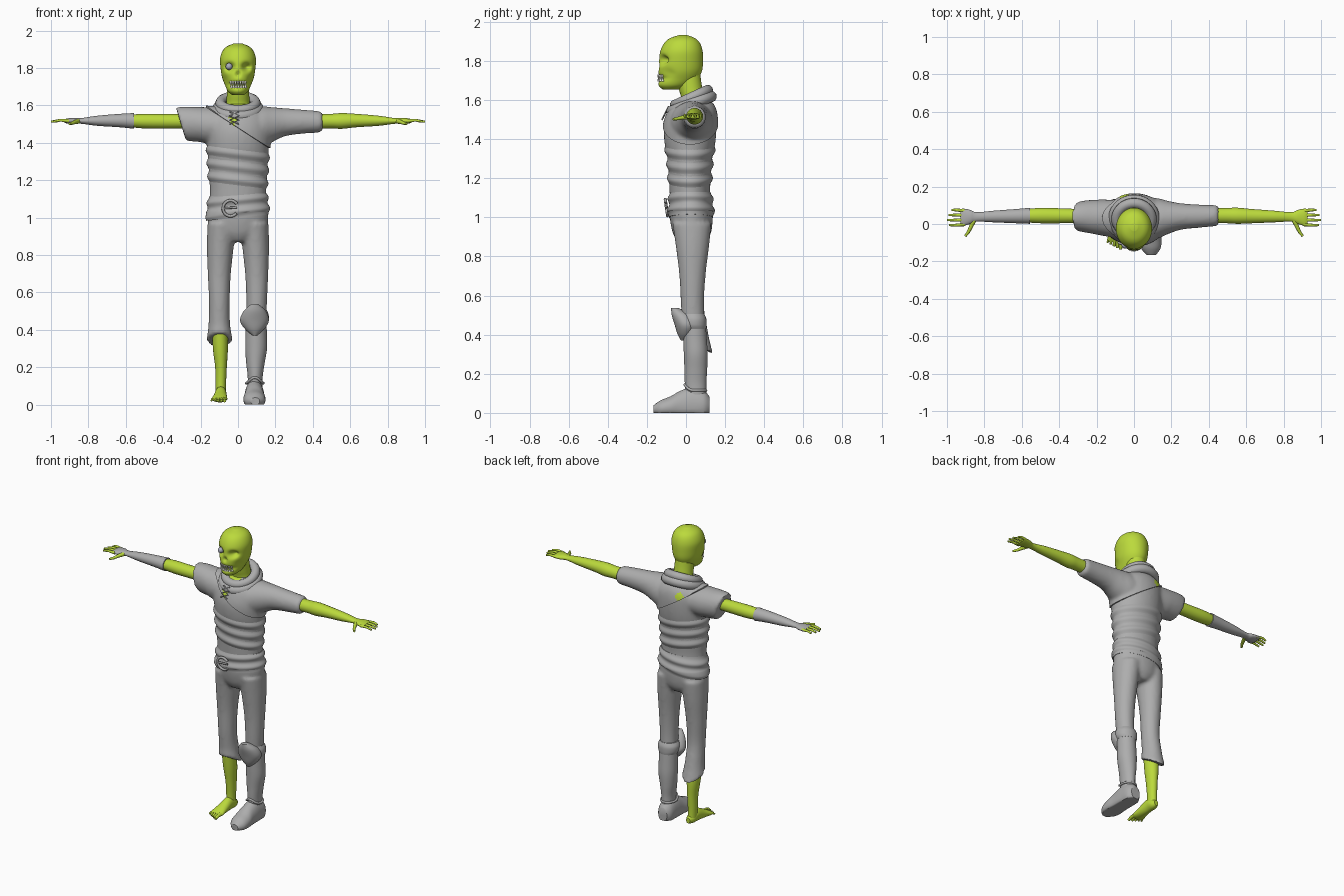
import bpy, bmesh, math
from mathutils import Vector

cube = bpy.data.objects.get("Cube")
if cube:
    bpy.data.objects.remove(cube, do_unlink=True)


def material(name, rgb):
    m = bpy.data.materials.new(name)
    m.use_nodes = True
    m.diffuse_color = (*rgb, 1)
    node = next(n for n in m.node_tree.nodes if n.type == 'BSDF_PRINCIPLED')
    node.inputs["Base Color"].default_value = (*rgb, 1)
    node.inputs["Roughness"].default_value = 0.8
    return m


SKIN = material("green skin", (0.5, 0.7, 0.045))
CLOTH = material("grey cloth", (0.42, 0.42, 0.42))
TOOTH = material("cream teeth", (0.8, 0.8, 0.7))
EYE = material("blue grey eye", (0.4, 0.42, 0.5))


def activate(ob):
    bpy.ops.object.select_all(action='DESELECT')
    ob.select_set(True)
    bpy.context.view_layer.objects.active = ob


def finish(ob, mat=None):
    """Turn curves and modifiers into a mesh and shade it."""
    activate(ob)
    bpy.ops.object.convert(target='MESH')
    if mat:
        ob.data.materials.clear()
        ob.data.materials.append(mat)
    bpy.ops.object.shade_smooth_by_angle(angle=math.radians(50))
    return ob


def loft(name, mat, axis, sections, segs=32, steps=6, shape=None):
    """Smooth skin over elliptical sections (t, a, b, radius_a, radius_b)."""
    place = {'x': lambda t, a, b: (t, a, b), 'y': lambda t, a, b: (a, t, b),
             'z': lambda t, a, b: (a, b, t)}[axis]
    pts = [sections[0]] + list(sections) + [sections[-1]]
    rows = []
    for i in range(1, len(pts) - 2):
        for s in range(steps):
            u = s / steps
            rows.append([0.5 * (2 * q + (r - p) * u + (2 * p - 5 * q + 4 * r - w) * u * u
                                + (3 * q - p - 3 * r + w) * u ** 3)
                         for p, q, r, w in zip(*pts[i - 1:i + 3])])
    rows.append(sections[-1])
    bm = bmesh.new()
    rings = []
    for t, a, b, ra, rb in rows:
        angles = [math.tau * k / segs for k in range(segs)]
        rings.append([bm.verts.new(place(t, a + ra * math.cos(g), b + rb * math.sin(g)))
                      for g in angles])
    for low, high in zip(rings, rings[1:]):
        for k in range(segs):
            n = (k + 1) % segs
            bm.faces.new((low[k], low[n], high[n], high[k]))
    bm.faces.new(rings[0])
    bm.faces.new(rings[-1])
    if shape:
        for v in bm.verts:
            shape(v.co)
    bmesh.ops.recalc_face_normals(bm, faces=bm.faces)
    me = bpy.data.meshes.new(name)
    bm.to_mesh(me)
    bm.free()
    ob = bpy.data.objects.new(name, me)
    bpy.context.collection.objects.link(ob)
    return finish(ob, mat)


def tube(name, mat, points, radius, taper=1, closed=False):
    cu = bpy.data.curves.new(name, 'CURVE')
    cu.dimensions = '3D'
    cu.bevel_depth = radius
    cu.bevel_resolution = 3
    cu.use_fill_caps = True
    sp = cu.splines.new('POLY')
    sp.points.add(len(points) - 1)
    sp.use_cyclic_u = closed
    for i, (p, co) in enumerate(zip(sp.points, points)):
        p.co = (*co, 1)
        p.radius = 1 + (taper - 1) * i / (len(points) - 1)
    ob = bpy.data.objects.new(name, cu)
    bpy.context.collection.objects.link(ob)
    return finish(ob, mat)


def fuse(parts, voxel=0.011):
    """Merge overlapping parts into one flowing surface."""
    activate(parts[0])
    for p in parts:
        p.select_set(True)
    bpy.ops.object.join()
    ob = parts[0]
    mod = ob.modifiers.new("Remesh", 'REMESH')
    mod.mode, mod.voxel_size = 'VOXEL', voxel
    mod = ob.modifiers.new("Smooth", 'SMOOTH')
    mod.factor, mod.iterations = 0.5, 5
    return finish(ob, CLOTH)


def flip(sections, index):
    return [tuple(-v if i == index else v for i, v in enumerate(s)) for s in sections]


# Head with hollow sockets, nose, cheeks and mouth
DENTS = [((s * x, y, z), r, d) for s in (-1, 1) for x, y, z, r, d in (
    (.046, -.125, 1.805, (.023, .06, .02), .04), (.075, -.1, 1.735, (.022, .05, .025), .016))]
DENTS += [((0, -.14, 1.768), (.012, .05, .015), .018), ((0, -.14, 1.712), (.05, .1, .014), .02)]


def carve(co):
    start = co.copy()
    for centre, r, depth in DENTS:
        d = sum(((start[i] - centre[i]) / r[i]) ** 2 for i in range(3))
        co.y += depth * math.exp(-d)


loft("head", SKIN, 'z', [
    (1.655, 0, -.075, .03, .045), (1.675, 0, -.062, .054, .078), (1.71, 0, -.04, .07, .1),
    (1.75, 0, -.03, .085, .112), (1.80, 0, -.026, .093, .113), (1.85, 0, -.023, .096, .108),
    (1.89, 0, -.02, .083, .092), (1.915, 0, -.018, .06, .066), (1.932, 0, -.015, .02, .022)],
    segs=72, steps=8, shape=carve)
loft("neck", SKIN, 'z', [(1.55, 0, .04, .075, .06), (1.61, 0, .034, .063, .058),
                         (1.65, 0, .025, .06, .06), (1.70, 0, .015, .058, .062),
                         (1.76, 0, .01, .055, .06)])
bpy.ops.mesh.primitive_uv_sphere_add(radius=.018, location=(-.048, -.113, 1.808))
eye = bpy.context.object
eye.name = "right_eye"
finish(eye, EYE)
for row, (z, tip) in enumerate(((1.73, -.019), (1.694, .018))):
    for k in range(-3, 4):
        a = k * .2 + row * .05
        x, y = .068 * math.sin(a), -.04 - .1 * math.cos(a)
        tube("tooth", TOOTH, [(x, y, z), (x, y, z + tip)], .0075, .5)

# Shirt: body and sleeves in one surface
def slant(co):
    if co.x < -.2:
        co.x -= (co.z - 1.5) * .3


shirt = fuse([
    loft("shirt", CLOTH, 'z', [
        (1.02, 0, .025, .155, .105), (1.13, 0, .02, .15, .104), (1.2, 0, .02, .154, .107),
        (1.3, 0, .02, .16, .114), (1.38, 0, .02, .165, .13), (1.46, 0, .022, .17, .134),
        (1.53, 0, .03, .165, .122), (1.575, 0, .035, .12, .1), (1.6, 0, .035, .075, .07)]),
    loft("left_sleeve", CLOTH, 'x', [
        (.05, .03, 1.48, .1, .09), (.12, .03, 1.485, .1, .1), (.18, .035, 1.497, .08, .085),
        (.25, .04, 1.51, .062, .066), (.35, .042, 1.513, .053, .055), (.445, .045, 1.512, .047, .048)]),
    loft("right_sleeve", CLOTH, 'x', [
        (-.05, .03, 1.49, .1, .09), (-.12, .03, 1.493, .1, .095), (-.18, .035, 1.495, .096, .096),
        (-.25, .04, 1.5, .087, .094), (-.305, .04, 1.5, .078, .09)], shape=slant)])

# Bare skin at the neckline and a tear in the back
shirt.data.materials.append(SKIN)
for f in shirt.data.polygons:
    x, y, z = f.center
    neckline = y < 0 and 1.49 < z < 1.6 and abs(x + .025) < (z - 1.49) * .55
    tear = y > .08 and abs(x + .05) + abs(z - 1.535) < .03
    f.material_index = int(neckline or tear)

# Diagonal shoulder drape taken from the shirt surface
drape = shirt.copy()
drape.data = shirt.data.copy()
drape.name = "shoulder_drape"
bpy.context.collection.objects.link(drape)
bm = bmesh.new()
bm.from_mesh(drape.data)
bmesh.ops.bisect_plane(bm, geom=bm.verts[:] + bm.edges[:] + bm.faces[:], clear_inner=True,
                       plane_co=(-.04, 0, 1.505), plane_no=Vector((.65, 0, 1)).normalized())
bm.to_mesh(drape.data)
bm.free()
mod = drape.modifiers.new("Thickness", 'SOLIDIFY')
mod.thickness, mod.offset = .009, 1
finish(drape)

# Rolled cowl and lacing
for name, rx, ry, z, r in (("cowl_upper", .093, .083, 1.612, .028), ("cowl_lower", .108, .1, 1.58, .03)):
    ring = [(rx * math.cos(a), .028 + ry * math.sin(a), z + .038 * math.sin(a))
            for a in (math.tau * k / 40 for k in range(40))]
    tube(name, CLOTH, ring, r, closed=True)
for s in (-1, 1):
    tube("lace", CLOTH, [(-.02 + s * (.024 if k % 2 else -.024), -.122 + k * .011, 1.5 + k * .022)
                         for k in range(4)], .004)

# Wrapped sash and belt with soft tilted folds
def folds(centre_y, ridges, tilt, width, height):
    def push(co):
        out = Vector((co.x, co.y - centre_y, 0)).normalized()
        h = co.z - tilt * co.x
        co += out * sum(height * math.exp(-((h - r) / width) ** 2) for r in ridges)
    return push


loft("sash", CLOTH, 'z', [
    (1.14, 0, .02, .146, .1), (1.2, 0, .02, .15, .104), (1.3, 0, .02, .156, .111),
    (1.385, 0, .02, .16, .126)], segs=48, steps=10, shape=folds(.02, (1.2, 1.27, 1.34), -.13, .022, .014))


def hem(co):
    folds(.025, (1.035, 1.095), .1, .02, .013)(co)
    if co.z < 1.03:
        co.z += .1 * co.x


loft("belt", CLOTH, 'z', [(1.0, 0, .025, .163, .112), (1.06, 0, .025, .158, .108),
                          (1.13, 0, .022, .148, .102)], segs=48, steps=12, shape=hem)
tube("buckle_ring", CLOTH, [(-.04 + .04 * math.cos(a), -.1 - .006 * math.sin(a), 1.05 + .042 * math.sin(a))
                            for a in (.6 + k * .25 for k in range(21))], .008)
tube("buckle_pin", CLOTH, [(-.08, -.1, 1.05), (-.005, -.103, 1.055)], .006)

# Trousers, the right leg ragged and longer behind
LEG = [(.55, -.1, .033, .055, .059), (.7, -.1, .033, .062, .067),
       (.85, -.094, .033, .072, .085), (.97, -.085, .03, .078, .1)]


def ragged(co):
    if co.z < .46:
        co.z -= (co.y - .03) * .55 * (.46 - co.z) / .1


fuse([loft("trousers", CLOTH, 'z', [(.87, 0, .03, .06, .07), (.92, 0, .03, .14, .098),
                                    (1.0, 0, .027, .162, .11), (1.06, 0, .025, .155, .105)]),
      loft("right_leg", CLOTH, 'z', [(.36, -.098, .06, .07, .078), (.43, -.1, .048, .058, .064)] + LEG,
           shape=ragged),
      loft("left_leg", CLOTH, 'z', flip([(.4, -.095, .04, .052, .058)] + LEG, 1))])

# Bare right shin, foot and toes
loft("right_shin", SKIN, 'z', [(.42, -.097, .04, .042, .048), (.3, -.094, .052, .04, .048),
                               (.2, -.091, .058, .031, .04), (.11, -.092, .06, .028, .034),
                               (.05, -.092, .06, .027, .035)])
loft("right_foot", SKIN, 'y', [(.105, -.088, .04, .014, .018), (.075, -.09, .045, .028, .031),
                               (.03, -.092, .055, .031, .042), (-.03, -.095, .042, .036, .03),
                               (-.075, -.099, .031, .042, .018), (-.095, -.1, .027, .036, .01)])
for k in range(5):
    x, r = -.072 - .0155 * k, .012 - .0013 * k
    tube("toe", SKIN, [(x, -.075, .03), (x - .001 * k, -.105 + .005 * k, .03),
                       (x - .002 * k, -.135 + .009 * k, .021)], r, .75)

# Left boot, cuff and knee guard
loft("boot_shaft", CLOTH, 'z', [(.08, .09, .052, .04, .052), (.15, .092, .049, .04, .055),
                                (.22, .093, .05, .049, .058), (.3, .097, .05, .058, .061),
                                (.38, .097, .046, .057, .06), (.46, .097, .042, .056, .058)])
tube("boot_cuff", CLOTH, [(.09 + .046 * math.cos(a), .048 + .054 * math.sin(a),
                           .115 + .03 * max(0, -math.sin(a)) ** 3)
                          for a in (math.tau * k / 32 for k in range(32))], .007, closed=True)


def flat_sole(co):
    co.z = max(co.z, 0)


loft("boot_foot", CLOTH, 'y', [
    (.12, .088, .038, .032, .045), (.09, .088, .04, .05, .075), (.03, .088, .04, .053, .092),
    (-.03, .088, .035, .054, .077), (-.08, .088, .028, .059, .056), (-.13, .09, .022, .052, .042),
    (-.167, .092, .018, .024, .02)], shape=flat_sole)
loft("knee_strap", CLOTH, 'z', [(.43, .096, .045, .058, .058), (.45, .096, .042, .067, .063),
                                (.48, .096, .04, .068, .064), (.505, .097, .036, .057, .058)])
loft("knee_guard", CLOTH, 'z', [(.37, .09, -.012, .012, .014), (.405, .089, -.002, .052, .042),
                                (.45, .088, 0, .077, .058), (.5, .09, -.02, .06, .053),
                                (.537, .09, -.058, .02, .018)], shape=None)

# Arms, glove and hands
FOREARM = [(.555, .044, 1.517, .043, .042), (.63, .042, 1.519, .038, .036),
           (.75, .04, 1.518, .031, .027), (.84, .038, 1.517, .025, .015)]
PALM = [(.875, .038, 1.517, .037, .017), (.91, .036, 1.517, .046, .014), (.928, .036, 1.516, .044, .009)]
UPPER = [(.25, .042, 1.515, .036, .037), (.4, .044, 1.515, .04, .039), (.5, .045, 1.516, .041, .039)]
loft("left_arm", SKIN, 'x', UPPER + FOREARM + PALM)
loft("right_arm", SKIN, 'x', flip(UPPER + [(.58, .044, 1.517, .035, .033)], 0))
loft("right_glove", CLOTH, 'x', flip(FOREARM + PALM, 0))
for s, side in ((1, "left"), (-1, "right")):
    for k, reach in enumerate((.975, .992, 1.0, .988)):
        y = .075 - .027 * k
        tube(side + "_finger", SKIN, [(s * .905, y * .9 + .003, 1.517), (s * .95, y, 1.521),
                                      (s * reach, y, 1.513)], .0095, .6)
    tube(side + "_thumb", SKIN, [(s * .855, .022, 1.515), (s * .872, -.015, 1.511),
                                 (s * .885, -.042, 1.505), (s * .902, -.065, 1.502)], .013, .5)
